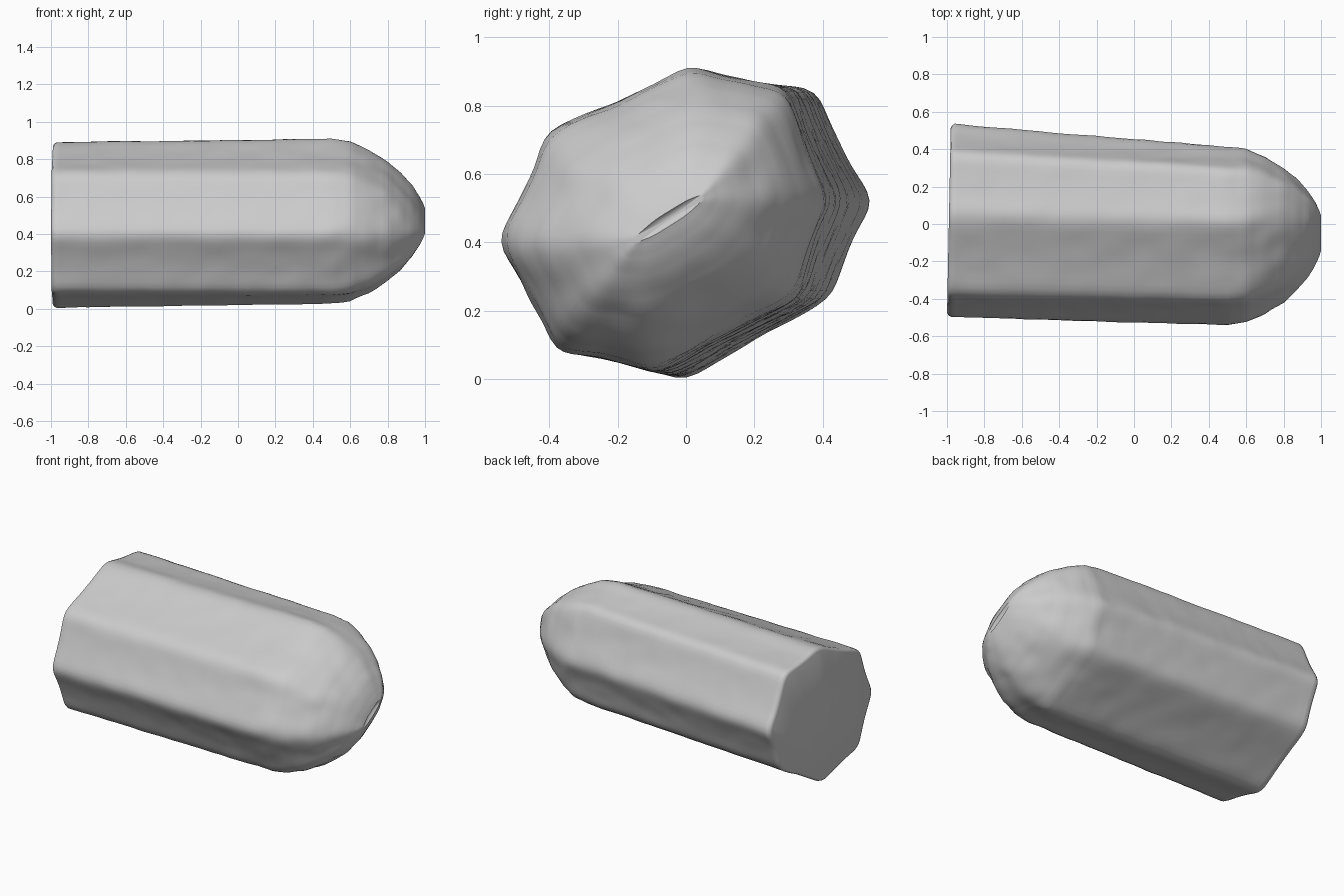
import bpy, bmesh, math
from mathutils import Vector, noise

if "Cube" in bpy.data.objects:
    bpy.data.objects.remove(bpy.data.objects["Cube"], do_unlink=True)

# Eight corner positions (y, z) of the shaft at the flat end and at the shoulder
BASE = [(-.51, .4), (-.38, .73), (.04, .9), (.385, .85), (.55, .52), (.425, .23), (0, -.01), (-.37, .085)]
SHOULDER = [(-.555, .4), (-.405, .73), (.01, .92), (.3, .855), (.425, .53), (.325, .235), (-.09, .015), (-.385, .08)]
# Dome rings: x, scale along the end ridge, scale across it
DOME = [(.5, 1, 1), (.6, .98, .97), (.7, .91, .86), (.8, .79, .71), (.87, .67, .56),
        (.93, .53, .39), (.97, .4, .23), (.99, .31, .12), (1, .24, .05)]
RIDGE = Vector((.84, .55)).normalized()
ACROSS = Vector((-RIDGE.y, RIDGE.x))
STEPS = 12


def section(x, along, across, rounding):
    """Rounded octagon outline at x, squeezed along and across the ridge."""
    t = min((x + 1) / 1.5, 1)
    corners = [Vector(a).lerp(Vector(b), t) for a, b in zip(BASE, SHOULDER)]
    centre = sum(corners, Vector((0, 0))) / len(corners)
    pts = []
    for i, c in enumerate(corners):
        nxt = corners[(i + 1) % len(corners)]
        for s in range(STEPS):
            f = s / STEPS
            p = c.lerp(nxt, f)
            pts.append(p + (centre - p) * .025 * math.sin(math.pi * f))  # hollow faces
    for _ in range(rounding):
        pts = [(pts[i - 1] + 2 * p + pts[(i + 1) % len(pts)]) / 4 for i, p in enumerate(pts)]
    out = []
    for p in pts:
        d = p - centre
        out.append(centre + RIDGE * d.dot(RIDGE) * along + ACROSS * d.dot(ACROSS) * across)
    return out


# Stations along the length: softened flat end, shaft, then dome
stations = [(-1, .955, .955, 3), (-.992, .985, .985, 3), (-.975, 1, 1, 3)]
stations += [(-.95 + i * .05, 1, 1, 3) for i in range(29)]
for (x0, a0, c0), (x1, a1, c1) in zip(DOME, DOME[1:]):
    for k in range(3):
        f = k / 3
        x = x0 + (x1 - x0) * f
        stations.append((x, a0 + (a1 - a0) * f, c0 + (c1 - c0) * f, 3 + int(max(0, x - .5) * 26)))
stations.append((*DOME[-1], 16))

bm = bmesh.new()
rings = []
for x, along, across, rounding in stations:
    ring = []
    for p in section(x, along, across, rounding):
        tilt = .02 * (p.x + .5) * max(0, -x) ** 8
        v = Vector((x + tilt, p.x, p.y))
        # Faint weathering, stronger towards the dome
        if -.98 < x < .97:
            strength = .004 + .006 * max(0, x)
            bump = noise.noise(v * 9) * strength
            v += Vector((0, p.x, p.y - .46)).normalized() * bump
        ring.append(bm.verts.new(v))
    rings.append(ring)

n = len(rings[0])
for a, b in zip(rings, rings[1:]):
    for i in range(n):
        j = (i + 1) % n
        bm.faces.new((a[i], a[j], b[j], b[i]))

# Flat end, and a shallow dent in the middle of the ridge
bm.faces.new(rings[0])
mid = sum((v.co for v in rings[-1]), Vector()) / n
tip = bm.verts.new((.975, mid.y, mid.z))
for i in range(n):
    bm.faces.new((rings[-1][i], rings[-1][(i + 1) % n], tip))
bmesh.ops.recalc_face_normals(bm, faces=bm.faces)

mesh = bpy.data.meshes.new("crystal_body")
bm.to_mesh(mesh)
bm.free()
crystal = bpy.data.objects.new("crystal_body", mesh)
bpy.context.collection.objects.link(crystal)

grey = bpy.data.materials.new("plain_grey")
grey.use_nodes = True
colour = (.6, .6, .6, 1)
grey.diffuse_color = colour
grey.node_tree.nodes["Principled BSDF"].inputs["Base Color"].default_value = colour
mesh.materials.append(grey)

bpy.context.view_layer.objects.active = crystal
crystal.select_set(True)
bpy.ops.object.shade_smooth_by_angle(angle=math.radians(50))
